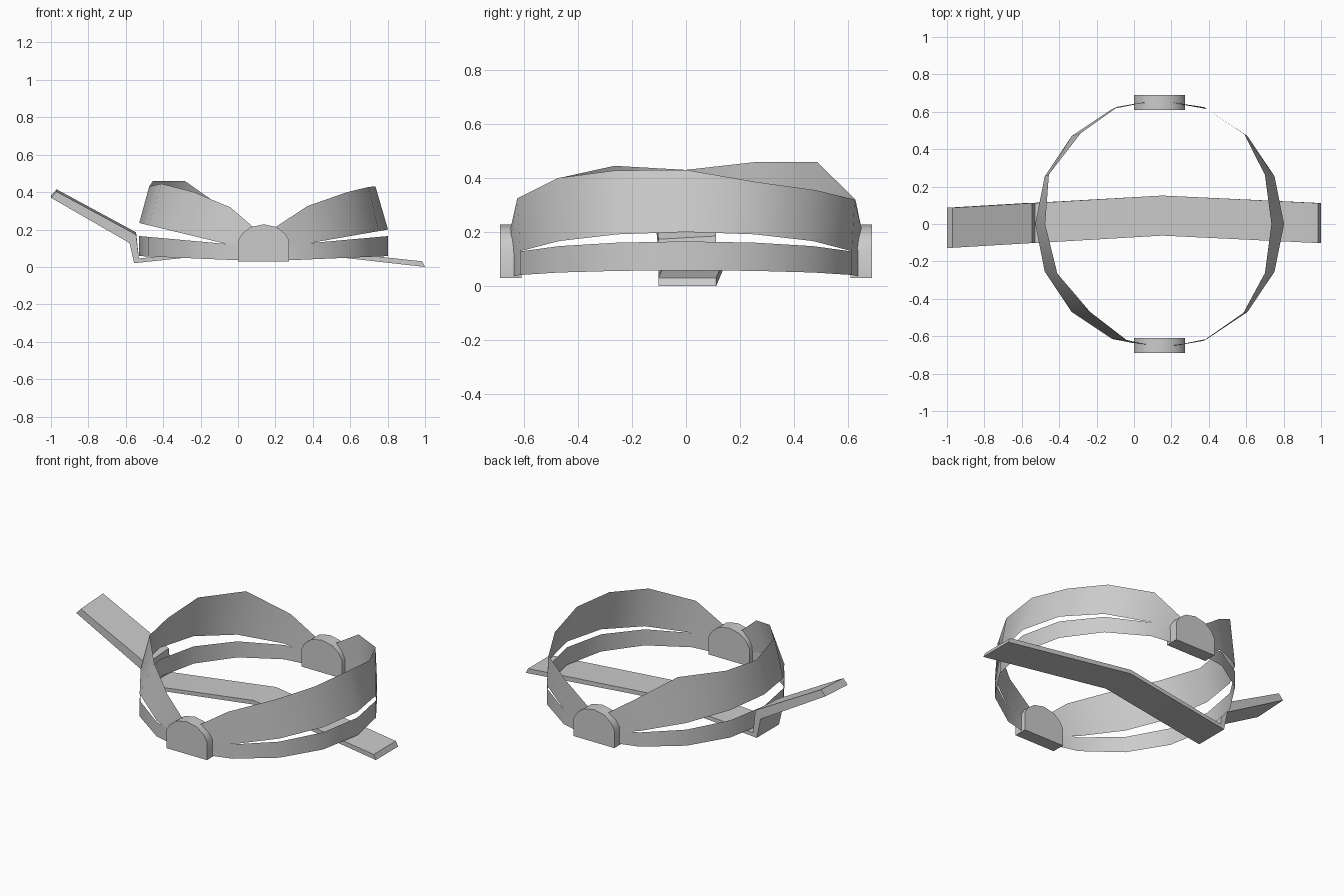
import bpy, bmesh, math

cube = bpy.data.objects.get("Cube")
if cube:
    bpy.data.objects.remove(cube, do_unlink=True)

grey = bpy.data.materials.new("plain_grey")
grey.use_nodes = True
grey.diffuse_color = (0.6, 0.6, 0.6, 1)
grey.node_tree.nodes["Principled BSDF"].inputs["Base Color"].default_value = (0.6, 0.6, 0.6, 1)

CX, R = 0.137, 0.665   # ring centre and radius


def make(name, rows, closed_rows=False, caps=False, wrap=False, angle=35):
    """Skin a list of matching point rows into a surface."""
    bm = bmesh.new()
    grid = [[bm.verts.new(p) for p in row] for row in rows]
    n = len(rows[0])
    pairs = list(zip(grid, grid[1:]))
    if wrap:
        pairs.append((grid[-1], grid[0]))
    for a, b in pairs:
        for i in range(n if closed_rows else n - 1):
            j = (i + 1) % n
            bm.faces.new((a[i], b[i], b[j], a[j]))
    if caps:
        bm.faces.new(grid[0])
        bm.faces.new(grid[-1][::-1])
        bmesh.ops.recalc_face_normals(bm, faces=bm.faces)
    me = bpy.data.meshes.new(name)
    bm.to_mesh(me)
    bm.free()
    ob = bpy.data.objects.new(name, me)
    bpy.context.collection.objects.link(ob)
    me.materials.append(grey)
    bpy.ops.object.select_all(action='DESELECT')
    ob.select_set(True)
    bpy.context.view_layer.objects.active = ob
    bpy.ops.object.shade_smooth_by_angle(angle=math.radians(angle))
    return ob


def ring_point(k):
    a = math.radians(22.5 * k)
    return CX + R * math.cos(a), R * math.sin(a)


# Lower ring: upright 16-sided band, taller and higher at the sides
rows = []
for k in range(16):
    x, y = ring_point(k)
    t = abs(x - CX) / R
    rows.append([(x, y, 0.03 + 0.028 * t), (x, y, 0.105 + 0.06 * t)])
make("lower_ring", rows, wrap=True)

# Upper wings: leaning half bands with an uneven top edge, front hinge to back hinge
right_top = [(0.137, -0.66, 0.17), (0.37, -0.625, 0.325), (0.585, -0.475, 0.40),
             (0.70, -0.262, 0.428), (0.735, 0, 0.43), (0.70, 0.262, 0.385),
             (0.59, 0.48, 0.355), (0.375, 0.625, 0.32), (0.137, 0.66, 0.17)]
left_top = [(0.137, -0.66, 0.165), (-0.04, -0.62, 0.318), (-0.235, -0.47, 0.40),
            (-0.41, -0.265, 0.445), (-0.475, 0, 0.43), (-0.455, 0.265, 0.46),
            (-0.285, 0.485, 0.46), (-0.085, 0.628, 0.32), (0.137, 0.66, 0.165)]
for name, top, ks, base, rise in (
        ("upper_band_left", right_top, range(-4, 5), 0.085, 0.115),
        ("upper_band_right", left_top, range(12, 3, -1), 0.075, 0.16)):
    rows = []
    for p, k in zip(top, ks):
        x, y = ring_point(k)
        rows.append([(x, y, base + rise * abs(x - CX) / R), p])
    if name.endswith("right"):
        rows.reverse()
    make(name, rows)

# Hinge blocks: arched section, front and back
half = [(0.137, 0.03), (0.137, 0.14), (0.115, 0.178), (0.07, 0.213)]
arch = half + [(0, 0.228)] + [(-x, z) for x, z in reversed(half)]
for name, side in (("front_hinge", -1), ("back_hinge", 1)):
    make(name, [[(CX + x, side * y, z) for x, z in arch] for y in (0.61, 0.69)],
         closed_rows=True, caps=True, angle=45)

# Bent strap across the bottom: (top x, top z, bottom x, bottom z, centre y, front dip)
stations = [(0.985, 0.03, 1.0, 0.0, 0.005, 0),
            (0.15, 0.12, 0.15, 0.095, 0.045, 0),
            (-0.53, 0.045, -0.555, 0.02, 0.005, 0),
            (-0.545, 0.185, -0.58, 0.14, 0.005, 0.012),
            (-0.97, 0.415, -1.0, 0.382, -0.02, 0.012)]
rows = []
for tx, tz, bx, bz, cy, dip in stations:
    rows.append([(tx, cy - 0.107, tz - dip), (tx, cy + 0.107, tz),
                 (bx, cy + 0.107, bz), (bx, cy - 0.107, bz - dip)])
make("bottom_strap", rows, closed_rows=True, caps=True)
